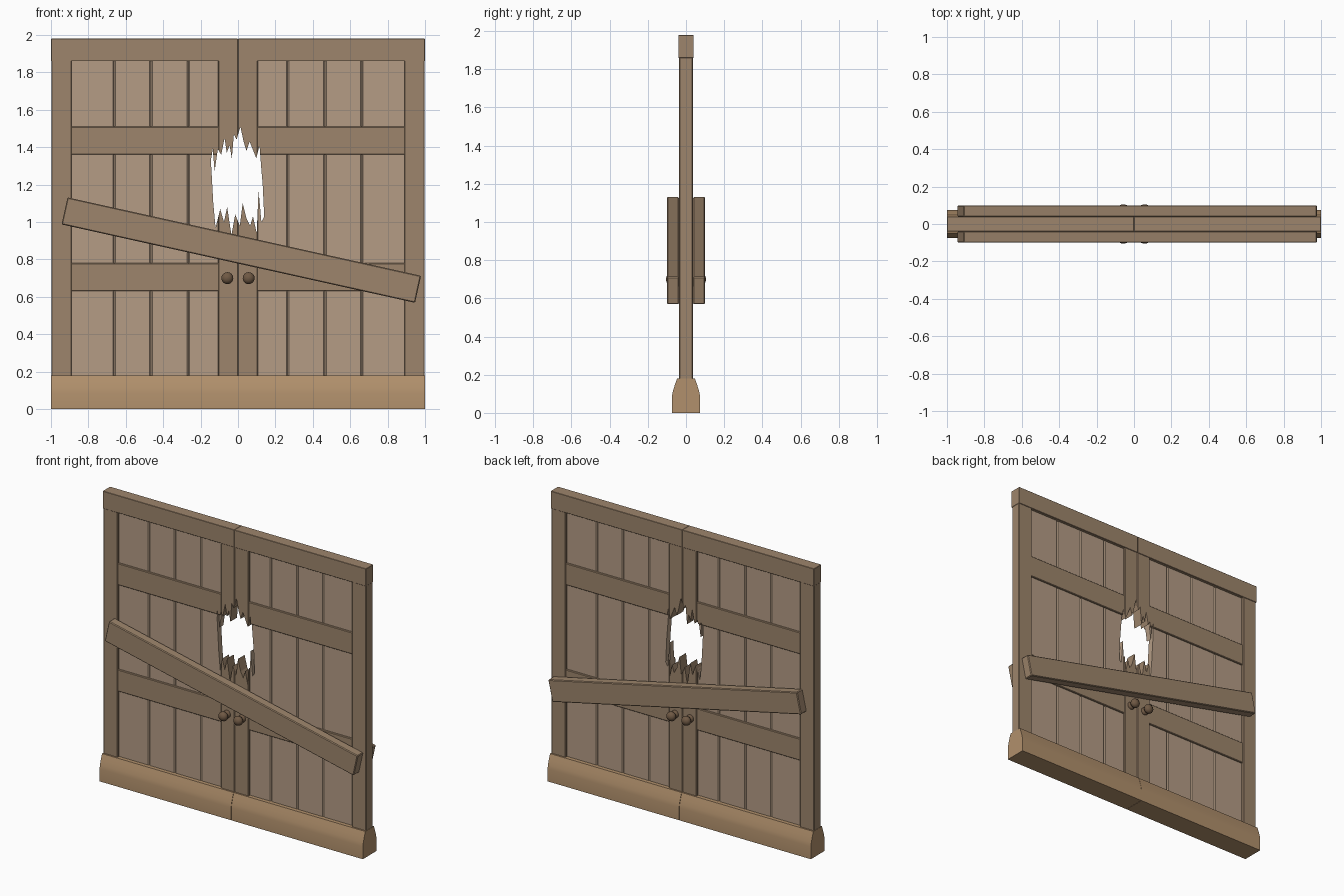
import bpy, bmesh
from math import radians, cos, sin, pi
from mathutils import Matrix

if "Cube" in bpy.data.objects:
    bpy.data.objects.remove(bpy.data.objects["Cube"])


def material(name, rgb):
    m = bpy.data.materials.new(name)
    m.diffuse_color = (*rgb, 1)
    m.use_nodes = True
    m.node_tree.nodes["Principled BSDF"].inputs["Base Color"].default_value = m.diffuse_color
    return m


FRAME = material("frame_wood", (0.34, 0.235, 0.15))
PLANK = material("plank_wood", (0.46, 0.335, 0.235))
KICK = material("kick_wood", (0.44, 0.28, 0.15))
KNOB = material("dark_knob", (0.16, 0.10, 0.058))


def finish(bm, name, mat, smooth=None):
    bmesh.ops.recalc_face_normals(bm, faces=bm.faces)
    me = bpy.data.meshes.new(name)
    bm.to_mesh(me)
    bm.free()
    ob = bpy.data.objects.new(name, me)
    bpy.context.collection.objects.link(ob)
    if mat:
        me.materials.append(mat)
    if smooth:
        bpy.ops.object.select_all(action='DESELECT')
        ob.select_set(True)
        bpy.context.view_layer.objects.active = ob
        bpy.ops.object.shade_smooth_by_angle(angle=radians(smooth))
    return ob


def box(name, x, y, z, mat, bevel=0.004):
    bm = bmesh.new()
    bmesh.ops.create_cube(bm, size=1)
    for v in bm.verts:
        for i, (a, b) in enumerate((x, y, z)):
            v.co[i] = (a + b) / 2 + v.co[i] * abs(b - a)
    if bevel:
        bmesh.ops.bevel(bm, geom=bm.edges[:], offset=bevel, segments=1, affect='EDGES')
    return finish(bm, name, mat)


def prism(name, pts, axis, start, length, mat, smooth=None):
    """Extrude a 2D outline (other axis, z) along x or y."""
    bm = bmesh.new()
    put = (lambda a, z: (start, a, z)) if axis == 'x' else (lambda a, z: (a, start, z))
    f = bm.faces.new([bm.verts.new(put(a, z)) for a, z in pts])
    r = bmesh.ops.extrude_face_region(bm, geom=[f])
    d = (length, 0, 0) if axis == 'x' else (0, length, 0)
    bmesh.ops.translate(bm, vec=d, verts=[v for v in r['geom'] if isinstance(v, bmesh.types.BMVert)])
    return finish(bm, name, mat, smooth)


def lathe(name, pts, x, z, side, mat, n=16):
    """Spin a (radius, depth) profile around the y axis."""
    bm = bmesh.new()
    rings = [[bm.verts.new((x + r * cos(2 * pi * i / n), side * y, z + r * sin(2 * pi * i / n)))
              for i in range(n)] for r, y in pts]
    for a, b in zip(rings, rings[1:]):
        for i in range(n):
            bm.faces.new((a[i], a[(i + 1) % n], b[(i + 1) % n], b[i]))
    bm.faces.new(rings[0])
    bm.faces.new(rings[-1])
    return finish(bm, name, mat, 50)


# Two door leaves
cut = []
half = [(0.074, 0), (0.074, 0.085), (0.069, 0.112), (0.059, 0.145), (0.047, 0.18)]
kick_profile = half + [(-y, z) for y, z in reversed(half)]
for s, side in ((-1, "left"), (1, "right")):
    # frame: stiles and top rail
    box(side + "_outer_stile", (s * 0.89, s * 0.998), (-0.036, 0.036), (0.17, 1.87), FRAME)
    cut.append(box(side + "_centre_stile", (0, s * 0.105), (-0.036, 0.036), (0.17, 1.87), FRAME))
    box(side + "_top_rail", (0, s * 1.0), (-0.04, 0.04), (1.86, 1.98), FRAME, 0.002)
    # vertical planks
    edges = [0.10, 0.265, 0.465, 0.662, 0.90]
    for i, (a, b) in enumerate(zip(edges, edges[1:])):
        p = box(f"{side}_plank_{i + 1}", (s * a, s * b), (-0.02, 0.02), (0.17, 1.87), PLANK, 0.007)
        if i == 0:
            cut.append(p)
    # cross rails
    for part, z in (("upper", (1.36, 1.51)), ("lower", (0.63, 0.78))):
        r = box(f"{side}_{part}_cross_rail", (s * 0.10, s * 0.893), (-0.031, 0.031), z, FRAME)
        if part == "upper":
            cut.append(r)
    # kick board with sloping top
    prism(side + "_kick_board", kick_profile, 'x', s * 0.001, s * 0.999, KICK, 35)

# Jagged hole broken through the middle
outline = [(-0.12, 0.97), (-0.132, 1.10), (-0.145, 1.33), (-0.135, 1.39), (-0.125, 1.27),
           (-0.108, 1.39), (-0.09, 1.36), (-0.072, 1.45), (-0.06, 1.37), (-0.045, 1.41),
           (-0.033, 1.34), (-0.022, 1.47), (-0.008, 1.44), (0.013, 1.51), (0.03, 1.43),
           (0.045, 1.38), (0.062, 1.43), (0.082, 1.38), (0.098, 1.34), (0.115, 1.41),
           (0.125, 1.28), (0.132, 1.20), (0.14, 1.03), (0.125, 1.00), (0.11, 1.17),
           (0.10, 0.94), (0.08, 1.03), (0.065, 0.98), (0.045, 1.02), (0.025, 1.10),
           (0.01, 0.98), (-0.015, 1.04), (-0.035, 0.93), (-0.058, 1.08), (-0.075, 1.00),
           (-0.095, 1.07)]
cutter = prism("hole_cutter", outline, 'y', -0.2, 0.4, None)
cutter.hide_render = True
for ob in cut:
    m = ob.modifiers.new("hole", 'BOOLEAN')
    m.object, m.operation, m.solver = cutter, 'DIFFERENCE', 'EXACT'
bpy.context.view_layer.update()
dg = bpy.context.evaluated_depsgraph_get()
for ob, me in [(o, bpy.data.meshes.new_from_object(o.evaluated_get(dg))) for o in cut]:
    ob.modifiers.clear()
    ob.data = me
bpy.data.objects.remove(cutter)

# Slanted barricade boards and knobs on both faces
knob = [(0.026, 0.03), (0.026, 0.044), (0.022, 0.05), (0.013, 0.053), (0.013, 0.058),
        (0.024, 0.062), (0.031, 0.072), (0.032, 0.082), (0.027, 0.094), (0.016, 0.102), (0.004, 0.105)]
for s, face in ((-1, "front"), (1, "back")):
    b = box(face + "_barricade_board", (-0.968, 0.968), (s * 0.037, s * 0.1), (-0.074, 0.074), FRAME, 0.005)
    b.data.transform(Matrix.Translation((0.0175, 0, 0.85)) @ Matrix.Rotation(radians(12.5), 4, 'Y'))
    for x, side in ((-0.057, "left"), (0.057, "right")):
        lathe(f"{face}_{side}_knob", knob, x, 0.70, s, KNOB)
